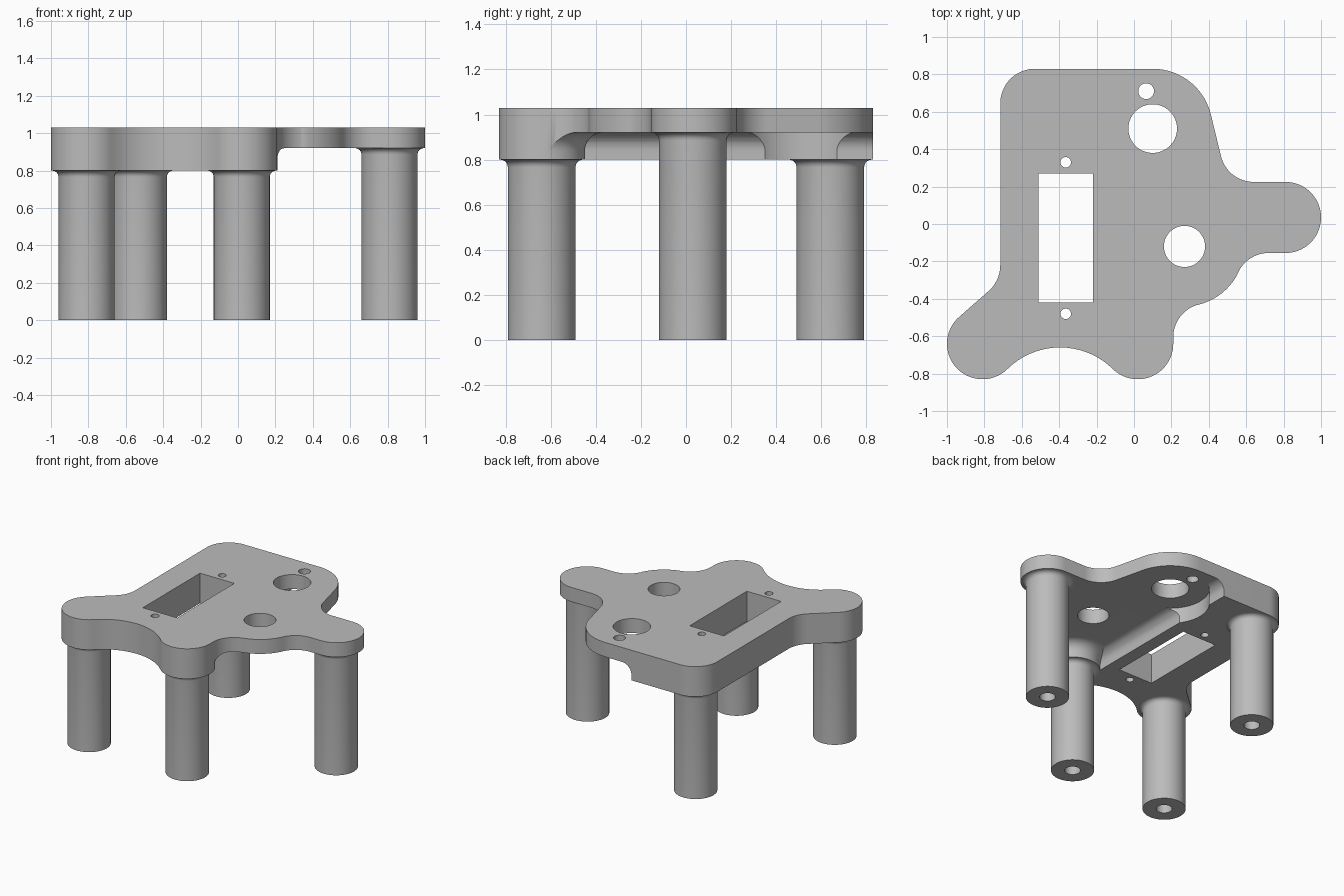
import bpy, bmesh, math
from math import cos, sin, radians
from mathutils import Vector

if "Cube" in bpy.data.objects:
    bpy.data.objects.remove(bpy.data.objects["Cube"])

TOP, THICK, THIN = 1.03, 0.80, 0.92      # plate top, thick underside, thin underside
FILLET = 0.08

grey = bpy.data.materials.new("plain_grey")
grey.use_nodes = True
grey.diffuse_color = (0.5, 0.5, 0.5, 1)
grey.node_tree.nodes["Principled BSDF"].inputs["Base Color"].default_value = grey.diffuse_color


def arc(cx, cy, r, start, end, step=5):
    n = max(2, round(abs(end - start) / step))
    angles = [radians(start + (end - start) * i / n) for i in range(n + 1)]
    return [(cx + r * cos(a), cy + r * sin(a)) for a in angles]


def make_object(name, bm):
    bmesh.ops.remove_doubles(bm, verts=bm.verts, dist=1e-5)
    bmesh.ops.recalc_face_normals(bm, faces=bm.faces)
    mesh = bpy.data.meshes.new(name)
    bm.to_mesh(mesh)
    bm.free()
    mesh.materials.append(grey)
    ob = bpy.data.objects.new(name, mesh)
    bpy.context.collection.objects.link(ob)
    return ob


def prism(name, points, offset):
    """Extrude a closed loop of 3D points along an offset."""
    bm = bmesh.new()
    face = bm.faces.new([bm.verts.new(p) for p in points])
    out = bmesh.ops.extrude_face_region(bm, geom=[face], use_keep_orig=True)
    moved = [v for v in out["geom"] if isinstance(v, bmesh.types.BMVert)]
    bmesh.ops.translate(bm, verts=moved, vec=Vector(offset))
    return make_object(name, bm)


def cylinder(name, x, y, r, z0, z1):
    return prism(name, [(px, py, z0) for px, py in arc(x, y, r, 0, 360)[:-1]], (0, 0, z1 - z0))


def lathe(name, x, y, profile, steps=64):
    """Spin a profile of (radius, height), starting and ending on the axis."""
    bm = bmesh.new()
    verts = [bm.verts.new((x + r, y, z)) for r, z in profile]
    edges = [bm.edges.new(pair) for pair in zip(verts, verts[1:])]
    bmesh.ops.spin(bm, geom=verts + edges, cent=(x, y, 0), axis=(0, 0, 1),
                   angle=math.tau, steps=steps, use_merge=True)
    return make_object(name, bm)


def boolean(target, cutter, operation="DIFFERENCE"):
    mod = target.modifiers.new("cut", "BOOLEAN")
    mod.operation, mod.solver, mod.object = operation, "EXACT", cutter
    bpy.context.view_layer.objects.active = target
    bpy.ops.object.modifier_apply(modifier=mod.name)
    bpy.data.objects.remove(cutter)


def smooth(ob):
    bpy.ops.object.select_all(action="DESELECT")
    ob.select_set(True)
    bpy.context.view_layer.objects.active = ob
    bpy.ops.object.shade_smooth_by_angle(angle=radians(30))


# Plate outline: tangent arcs joined by straight runs
outline = []
for a in [
    (0.81, 0.035, 0.19, -90, 90),          # left lobe
    (0.64, 0.405, 0.18, -90, -165),
    (0.10, 0.51, 0.32, 15, 90),            # round the large hole
    (-0.53, 0.645, 0.185, 90, 180),        # back corner
    (-0.90, -0.22, 0.185, 0, -48),
    (-0.81, -0.64, 0.19, 132, 314.5),      # front right lobe
    (-0.395, -1.062, 0.402, 134.5, 45.5),
    (0.02, -0.64, 0.19, 225.5, 360),       # front middle lobe
    (0.39, -0.605, 0.18, 180, 104),
    (0.27, -0.12, 0.32, -76, -25.5),       # round the medium hole
    (0.72, -0.335, 0.18, 154.5, 90),
]:
    outline += arc(*a)
plate = prism("plate", [(x, y, THICK) for x, y in outline], (0, 0, TOP - THICK))

# Underside recess: straight filleted wall, round boss, counterbore
wall = -0.12
section = [(wall, 0.6), (1.2, 0.6), (1.2, THIN)]
section += arc(wall + FILLET, THIN - FILLET, FILLET, 90, 180, 10)
recess = prism("recess_cutter", [(x, -1, z) for x, z in section], (0, 2, 0))
boss_r = 0.192
boss = [(0, 0.5), (boss_r, 0.5)]
boss += arc(boss_r + FILLET, THIN - FILLET, FILLET, 180, 90, 10)
boss += [(boss_r + FILLET, 0.97), (0, 0.97)]
boolean(recess, lathe("boss_cutter", 0.02, -0.64, boss))
boolean(plate, recess)
boolean(plate, cylinder("counterbore_cutter", 0.10, 0.51, 0.272, 0.6, THIN))

# Through holes
for x, y, r in [(0.10, 0.51, 0.13), (0.27, -0.12, 0.11), (0.065, 0.71, 0.042),
                (-0.365, 0.33, 0.028), (-0.365, -0.48, 0.028)]:
    boolean(plate, cylinder("hole_cutter", x, y, r, 0.5, 1.3))
x0, x1, y0, y1 = -0.51, -0.22, -0.42, 0.27
window = [(x0, y0, 0.5), (x1, y0, 0.5), (x1, y1, 0.5), (x0, y1, 0.5)]
boolean(plate, prism("window_cutter", window, (0, 0, 0.8)))
smooth(plate)

# Legs: flared into the plate, with a blind screw hole below
leg_r, flare, bore = 0.15, 0.034, 0.055
for name, x, y, top in [("front_right_leg", -0.81, -0.64, THICK),
                        ("front_middle_leg", 0.02, -0.64, THICK),
                        ("left_leg", 0.81, 0.03, THIN),
                        ("back_right_leg", -0.53, 0.64, THICK)]:
    profile = [(0, 0.4), (bore, 0.4), (bore, 0), (leg_r, 0)]
    profile += arc(leg_r + flare, top - flare, flare, 180, 90, 15)
    profile += [(leg_r + flare, top + 0.02), (0, top + 0.02)]
    smooth(lathe(name, x, y, profile))
